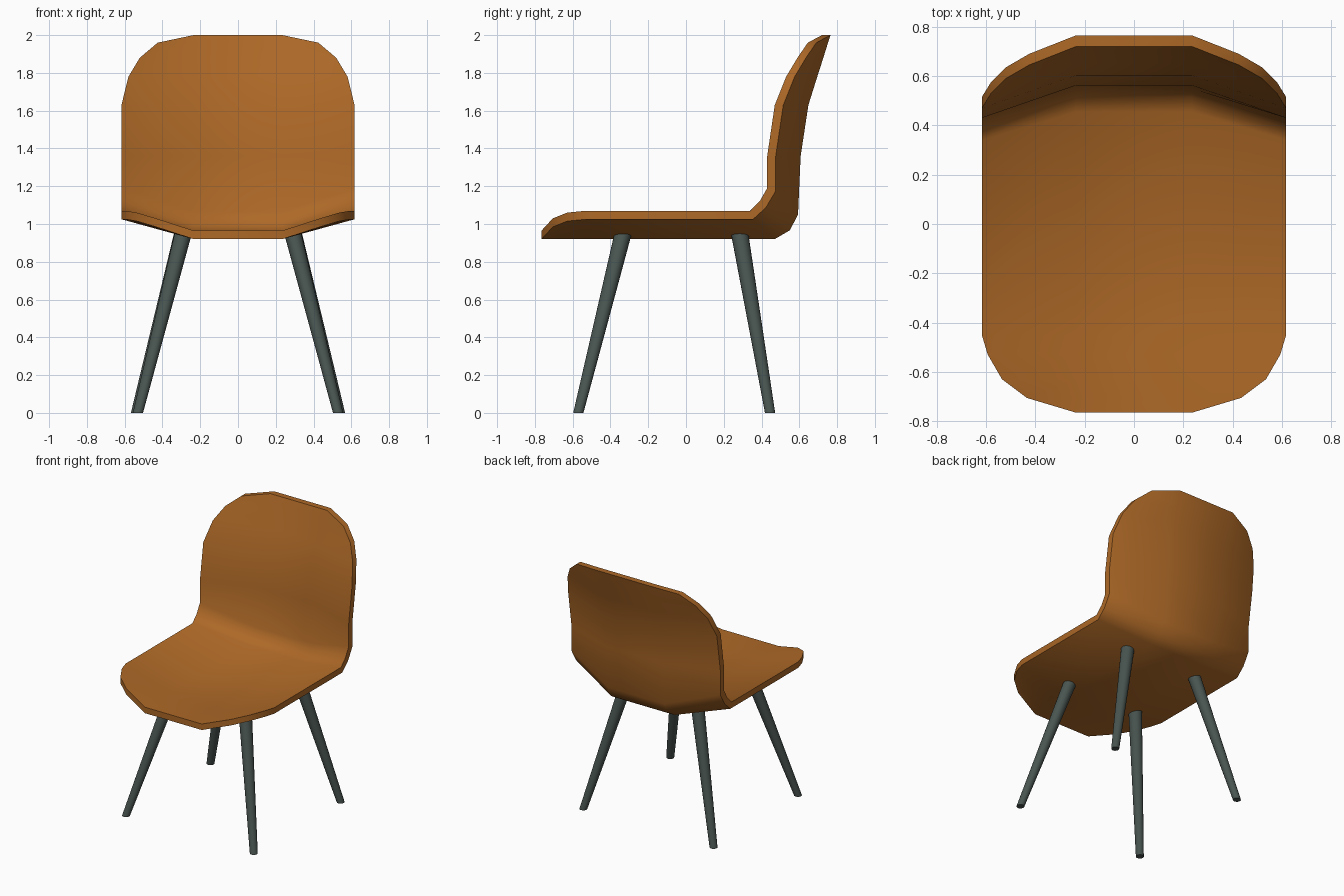
import bpy, bmesh, math

cube = bpy.data.objects.get("Cube")
if cube:
    bpy.data.objects.remove(cube)


def material(name, rgb):
    m = bpy.data.materials.new(name)
    m.use_nodes = True
    m.diffuse_color = (*rgb, 1)
    m.node_tree.nodes["Principled BSDF"].inputs["Base Color"].default_value = (*rgb, 1)
    return m


def finish(bm, name, mat, angle):
    bmesh.ops.remove_doubles(bm, verts=bm.verts, dist=0.0005)
    bmesh.ops.recalc_face_normals(bm, faces=bm.faces)
    mesh = bpy.data.meshes.new(name)
    bm.to_mesh(mesh)
    bm.free()
    mesh.materials.append(mat)
    obj = bpy.data.objects.new(name, mesh)
    bpy.context.collection.objects.link(obj)
    bpy.ops.object.select_all(action='DESELECT')
    obj.select_set(True)
    bpy.context.view_layer.objects.active = obj
    bpy.ops.object.shade_smooth_by_angle(angle=math.radians(angle))
    return obj


orange = material("burnt_orange", (0.42, 0.14, 0.020))
grey = material("dark_green_grey", (0.066, 0.09, 0.08))

# Shell: one row per station from seat front to backrest top
MID, WIDE, T = 0.235, 0.617, 0.045
# half width, middle (y, z), side edge (y, z)
rows = [
    (MID, (-.765, .965), (-.765, .965)),
    (.435, (-.705, .965), (-.705, 1.03)),
    (.535, (-.63, .965), (-.63, 1.06)),
    (.593, (-.53, .965), (-.53, 1.07)),
    (WIDE, (-.45, .965), (-.45, 1.07)),
    (WIDE, (.455, .965), (.34, 1.07)),
    (WIDE, (.517, 1.00), (.39, 1.12)),
    (WIDE, (.548, 1.065), (.43, 1.19)),
    (WIDE, (.562, 1.36), (.43, 1.36)),
    (WIDE, (.603, 1.63), (.47, 1.63)),
    (.58, (.65, 1.78), (.53, 1.78)),
    (.52, (.682, 1.88), (.59, 1.88)),
    (.425, (.707, 1.96), (.645, 1.96)),
    (MID, (.72, 2.0), (.72, 2.0)),
]
# Thickness direction turns from downward to backward through the bend
bend = {5: (.015, -T), 6: (.033, -.033), 7: (T, -.015)}

bm = bmesh.new()
grids = ([], [])
for i, (w, mid, edge) in enumerate(rows):
    offset = bend.get(i, (0, -T) if i < 5 else (T, 0))
    for grid, k in zip(grids, (0, 1)):
        grid.append([bm.verts.new((x, p[0] + k * offset[0], p[1] + k * offset[1]))
                     for x, p in ((-w, edge), (-MID, mid), (MID, mid), (w, edge))])
front, back = grids
last = len(rows) - 1
for i in range(last):
    for grid in grids:
        for j in range(3):
            bm.faces.new((grid[i][j], grid[i][j + 1], grid[i + 1][j + 1], grid[i + 1][j]))
    for j in (0, 3):
        bm.faces.new((front[i][j], front[i + 1][j], back[i + 1][j], back[i][j]))
for i in (0, last):
    for j in range(3):
        bm.faces.new((front[i][j], front[i][j + 1], back[i][j + 1], back[i][j]))
finish(bm, "seat_shell", orange, 40)


# Legs: splayed tapered cylinders with level ends
def leg(name, foot, top, sides=20):
    bm = bmesh.new()
    rings = []
    for (x, y, z), r in ((foot, .027), (top, .046)):
        rings.append([bm.verts.new((x + r * math.cos(a), y + r * math.sin(a), z))
                      for a in (2 * math.pi * k / sides for k in range(sides))])
    for k in range(sides):
        n = (k + 1) % sides
        bm.faces.new((rings[0][k], rings[0][n], rings[1][n], rings[1][k]))
    for ring in rings:
        bm.faces.new(ring)
    finish(bm, name, grey, 40)


for side, s in (("left", 1), ("right", -1)):
    leg("front_leg_" + side, (s * .53, -.57, 0), (s * .29, -.333, .95))
    leg("back_leg_" + side, (s * .54, .445, 0), (s * .293, .284, .95))
